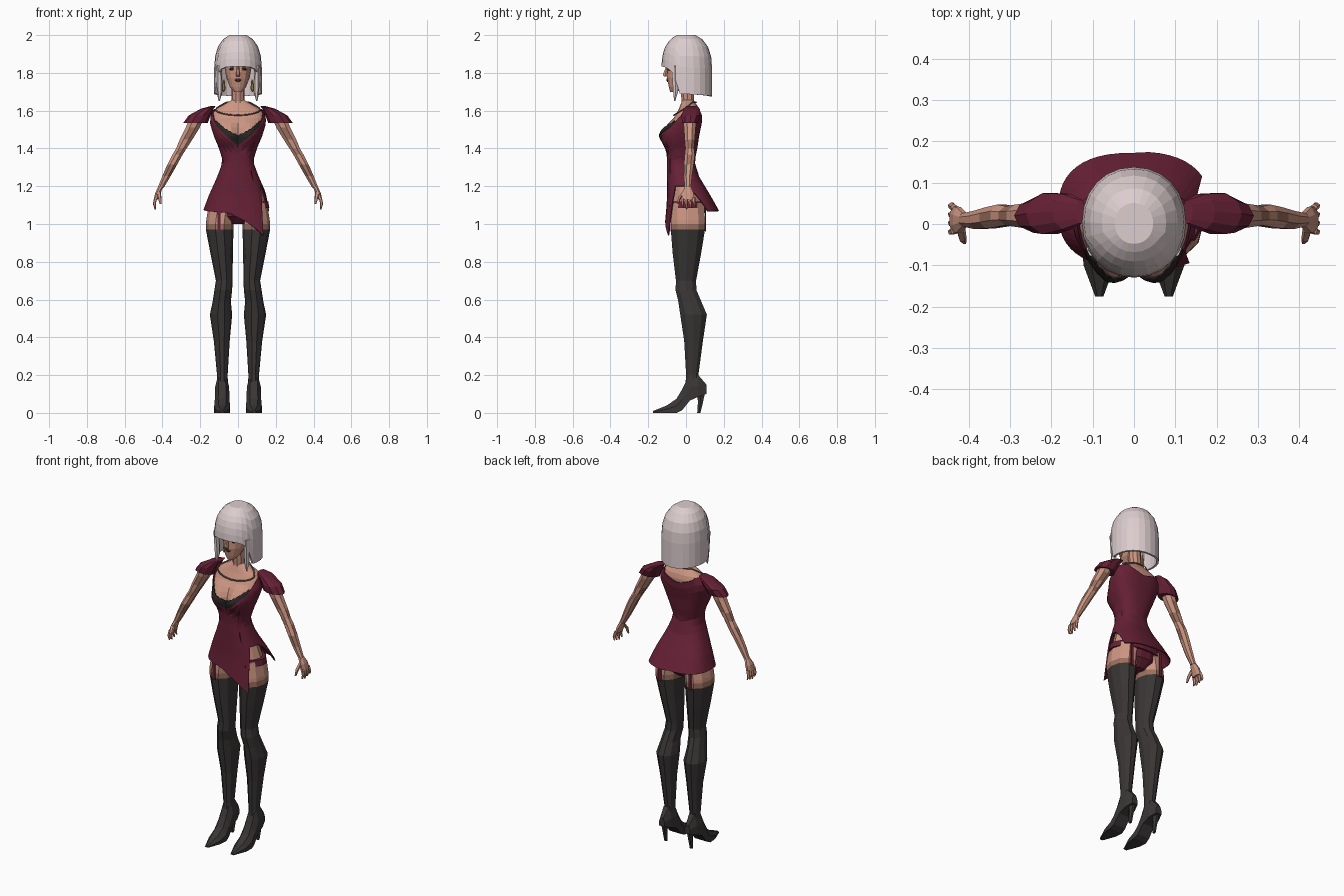
import bpy, bmesh, math

old = bpy.data.objects.get("Cube")
if old:
    bpy.data.objects.remove(old, do_unlink=True)


def material(name, *rgb):
    m = bpy.data.materials.new(name)
    m.use_nodes = True
    m.diffuse_color = (*rgb, 1)
    shader = m.node_tree.nodes["Principled BSDF"]
    shader.inputs["Base Color"].default_value = (*rgb, 1)
    shader.inputs["Roughness"].default_value = .8
    return m


SKIN = material("skin", .6, .3, .22)
INK = material("inked_skin", .33, .16, .11)
DRESS = material("wine_cloth", .135, .015, .037)
BLACK = material("black_stocking", .042, .036, .036)
LACE = material("black_lace", .02, .02, .018)
HAIR = material("pale_hair", .72, .61, .62)
GOLD = material("gold", .42, .25, .05)
CHAIN = material("dull_chain", .16, .1, .09)
LIPS = material("dark_lips", .17, .04, .04)


def table(rows, key):
    """Linear lookup in rows of (key, values...)."""
    if key <= rows[0][0]:
        return rows[0][1:]
    for low, high in zip(rows, rows[1:]):
        if key <= high[0]:
            t = (key - low[0]) / (high[0] - low[0])
            return [p + (q - p) * t for p, q in zip(low[1:], high[1:])]
    return rows[-1][1:]


def finish(name, bm, materials, rule=None):
    if rule:
        for face in bm.faces:
            face.material_index = rule(face.calc_center_median())
    mesh = bpy.data.meshes.new(name)
    bm.to_mesh(mesh)
    bm.free()
    for m in materials:
        mesh.materials.append(m)
    ob = bpy.data.objects.new(name, mesh)
    bpy.context.collection.objects.link(ob)
    return ob


def skin_rings(name, rings, materials, rule=None):
    """Closed solid through a list of point rings."""
    bm = bmesh.new()
    loops = [[bm.verts.new(point) for point in ring] for ring in rings]
    n = len(loops[0])
    for a, b in zip(loops, loops[1:]):
        for j in range(n):
            k = (j + 1) % n
            bm.faces.new((a[j], a[k], b[k], b[j]))
    bm.faces.new(loops[0])
    bm.faces.new(loops[-1])
    bmesh.ops.recalc_face_normals(bm, faces=bm.faces[:])
    return finish(name, bm, materials, rule)


def loft(name, rows, materials, side=1, n=10, rule=None):
    """Solid through level ellipses: centre x, y, z, half width, optional half depth."""
    turns = [2 * math.pi * (j + .5) / n for j in range(n)]
    rings = []
    for cx, cy, z, wide, *deep in rows:
        depth = deep[0] if deep else wide
        rings.append([(side * (cx + wide * math.sin(t)), cy - depth * math.cos(t), z) for t in turns])
    return skin_rings(name, rings, materials, rule)


def shell(name, surface, low, top, mat, offset=0, cols=48, rows=14, span=360,
          power=1, cap=False, thick=.006):
    """Cloth-like sheet on a surface, between two edges given by angle."""
    bm = bmesh.new()
    closed = span == 360
    grid = []
    for i in range(cols if closed else cols + 1):
        angle = span * (i / cols - .5)
        bottom, upper = low(angle), top(angle)
        heights = [upper - (upper - bottom) * (1 - r / rows) ** power for r in range(rows + 1)]
        grid.append([bm.verts.new(surface(angle, z, offset)) for z in heights])
    for i in range(cols):
        p, q = grid[i], grid[(i + 1) % len(grid)]
        for r in range(rows):
            bm.faces.new((p[r], q[r], q[r + 1], p[r + 1]))
    if cap:
        bm.faces.new([column[-1] for column in grid])
    modifier = finish(name, bm, [mat]).modifiers.new("thickness", "SOLIDIFY")
    modifier.thickness, modifier.offset = thick, -1


def squarish(angle, wide, front, back, offset, power):
    """Point on a rounded-square outline; angle zero faces the front."""
    s, c = math.sin(math.radians(angle)), math.cos(math.radians(angle))
    x = math.copysign(abs(s) ** power, s) * (wide + offset)
    y = (front + back) / 2 - math.copysign(abs(c) ** power, c) * ((back - front) / 2 + offset)
    return x, y


# Rows: height, half width, front, back
TORSO = [(.94, .2, -.12, .18), (1.07, .185, -.105, .175), (1.15, .155, -.1, .13), (1.25, .11, -.1, .07),
         (1.33, .08, -.1, .045), (1.4, .1, -.105, .06), (1.47, .13, -.11, .07), (1.54, .15, -.085, .085),
         (1.6, .14, -.05, .085), (1.66, .036, -.025, .045)]


def torso(angle, z, offset):
    x, y = squarish(angle, *table(TORSO, z), offset, .8)
    if abs(angle) < 90:   # bust
        across = max(0, 1 - ((abs(x) - .06) / .065) ** 2)
        y -= .036 * across * max(0, 1 - ((z - 1.475) / .08) ** 2)
    return x, y, z


def haircut(angle, z, offset):
    k = math.sqrt(1 - (max(0, z - 1.8) / .21) ** 3)
    return (*squarish(angle, .126 * k, -.13 * k, .138 * k, offset, .95), z)


def edge(rows, mirrored=True):
    return lambda angle: table(rows, abs(angle) if mirrored else angle)[0]


# Dress with a pointed front hem and an open slit on the left hip
neckline = edge([(0, 1.43), (45, 1.525), (70, 1.59), (90, 1.61), (130, 1.61), (180, 1.565)])
hem = edge([(-90, 1.075), (-10, 1.06), (37.5, .94), (45, 1.12), (60, 1.2),
            (90, 1.2), (110, 1.14), (120, 1.07)], mirrored=False)
shell("dress", torso, hem, neckline, DRESS)
shell("chest_skin", torso, lambda angle: 1.36, lambda angle: 1.66, SKIN,
      offset=-.008, cols=32, rows=12, thick=.003)
lace_top = edge([(0, 1.468), (22, 1.5), (48, 1.548)])
shell("lace_trim", torso, lambda angle: neckline(angle) - .012,
      lambda angle: lace_top(angle) + .006 * (round(angle / 4) % 2), LACE,
      offset=.002, cols=24, rows=3, span=96, thick=.004)

# Hips and garter belt
loft("hips", [(0, -.02, 1.27, .08, .07), (0, 0, 1.2, .12, .08), (0, .01, 1.1, .15, .095),
              (0, .01, 1.04, .13, .09), (0, .01, 1, .05)],
     [SKIN, DRESS], n=14, rule=lambda c: int(c.z < 1.08 and abs(c.x) < .08))
loft("garter_belt", [(0, .01, 1.085, .168, .104), (0, .01, 1.12, .162, .1)], [DRESS], n=20)

# Neck and head
loft("neck", [(0, .01, 1.59, .045), (0, .01, 1.65, .035), (0, 0, 1.78, .036)], [SKIN])
loft("head", [(0, -.065, 1.7, .02), (0, -.05, 1.725, .042), (0, -.025, 1.775, .062, .077),
              (0, -.005, 1.84, .073, .095), (0, .01, 1.95, .045, .06)], [SKIN], n=14)
loft("nose", [(0, -.105, 1.78, .012), (0, -.11, 1.79, .011, .015), (0, -.1, 1.835, .006)], [SKIN], n=6)
loft("lips", [(0, -.09, 1.753, .01), (0, -.095, 1.762, .02, .01), (0, -.095, 1.771, .008)], [LIPS], n=8)

# Bobbed hair with fringe
hair_hem = edge([(0, 1.835), (37.5, 1.83), (52.5, 1.81), (67.5, 1.78), (75, 1.69), (180, 1.675)])
shell("hair", haircut, hair_hem, lambda angle: 2, HAIR, cols=24, rows=6, power=1.5, cap=True, thick=.012)

# Necklace on the collar
curve = bpy.data.curves.new("necklace", "CURVE")
curve.dimensions = "3D"
curve.bevel_depth, curve.bevel_resolution = .004, 0
line = curve.splines.new("POLY")
line.points.add(23)
line.use_cyclic_u = True
for i, point in enumerate(line.points):
    angle = 15 * i - 180
    point.co = (*torso(angle, 1.575 + .07 * min(1, abs(angle) / 110) ** 1.5, 0), 1)
curve.materials.append(CHAIN)
bpy.context.collection.objects.link(bpy.data.objects.new("necklace", curve))

for word, side in (("left", 1), ("right", -1)):
    # Face and head details
    loft(word + "_eye", [(.032, -.089, 1.812, .008, .006), (.032, -.09, 1.82, .015, .007),
                         (.032, -.09, 1.828, .009, .006)], [LACE], side, n=6)
    loft(word + "_face_lock", [(.1, -.06, 1.65, .003), (.097, -.055, 1.7, .015),
                               (.1, -.06, 1.84, .015, .02)], [HAIR], side, n=6)
    loft(word + "_earring", [(.076, -.02, 1.7, .003), (.076, -.02, 1.715, .01),
                             (.074, -.02, 1.765, .003)], [GOLD], side, n=6)

    # Off-shoulder sleeve
    loft(word + "_sleeve", [(.225, .02, 1.535, .065, .043), (.203, .025, 1.575, .058, .052),
                            (.163, .03, 1.61, .034, .045), (.13, .03, 1.625, .012, .03)], [DRESS], side)

    # Arm with inked patches
    loft(word + "_arm", [(.215, .02, 1.57, .04), (.24, .02, 1.51, .04, .034), (.275, .02, 1.447, .036, .029),
                         (.3, .02, 1.4, .03, .025), (.32, .02, 1.367, .029), (.348, .015, 1.315, .028),
                         (.378, .01, 1.255, .024), (.41, .01, 1.19, .017)],
         [SKIN, INK], side, n=8, rule=lambda c: int(c.z < 1.5 and math.sin(70 * c.z + 90 * c.y) > .35))

    # Hand
    loft(word + "_palm", [(.41, .01, 1.195, .015, .018), (.424, .01, 1.165, .015, .033),
                          (.435, .01, 1.13, .012, .036)], [SKIN], side, n=8)
    for k, finger in enumerate(("index", "middle", "ring", "little")):
        y = .019 * k - .017
        loft(f"{word}_{finger}_finger", [(.435, y, 1.14, .009), (.443, y * 1.1, 1.108, .008),
                                         (.438, y * 1.2, 1.078 + .006 * abs(k - 1), .004)], [SKIN], side, n=5)
    loft(word + "_thumb", [(.42, -.01, 1.17, .012), (.415, -.034, 1.14, .01),
                           (.41, -.044, 1.105, .005)], [SKIN], side, n=5)

    # Leg: bare thigh, inked band, stocking
    loft(word + "_leg", [(.082, .01, 1.11, .072, .09), (.094, .01, 1.02, .074, .095), (.096, .01, 1, .073, .095),
                         (.097, .01, .97, .073, .095), (.087, .005, .85, .06, .08), (.073, 0, .7, .044, .056),
                         (.078, 0, .65, .047, .058), (.086, .02, .59, .048, .064), (.09, .04, .52, .059, .074),
                         (.086, .04, .38, .042, .052), (.083, .033, .2, .028, .034), (.083, .035, .15, .03, .04)],
         [SKIN, INK, BLACK], side, rule=lambda c: 2 if c.z < .984 else int(c.z < 1.005))
    for end, y in (("front", -.084), ("back", .104)):
        loft(f"{word}_{end}_garter_strap", [(.1, y, z, .012, .004) for z in (.96, 1.1)], [DRESS], side, n=4)

    # Pointed shoe: rows of y, half width, underside, top
    rings = []
    for y, wide, low, top in [(.108, .018, .1, .15), (.065, .034, .085, .2), (.02, .037, .065, .21),
                              (-.02, .039, .015, .125), (-.05, .042, 0, .075), (-.1, .038, 0, .04),
                              (-.175, .01, 0, .01)]:
        middle = (low + top) / 2
        outline = ((-wide, low), (wide, low), (wide, middle), (wide / 2, top), (-wide / 2, top), (-wide, middle))
        rings.append([(side * .084 + x, y, z) for x, z in outline])
    skin_rings(word + "_shoe", rings, [BLACK])
    loft(word + "_shoe_heel", [(.084, .068, 0, .01), (.084, .077, .06, .013, .016),
                               (.084, .08, .125, .02, .028)], [BLACK], side, n=6)
